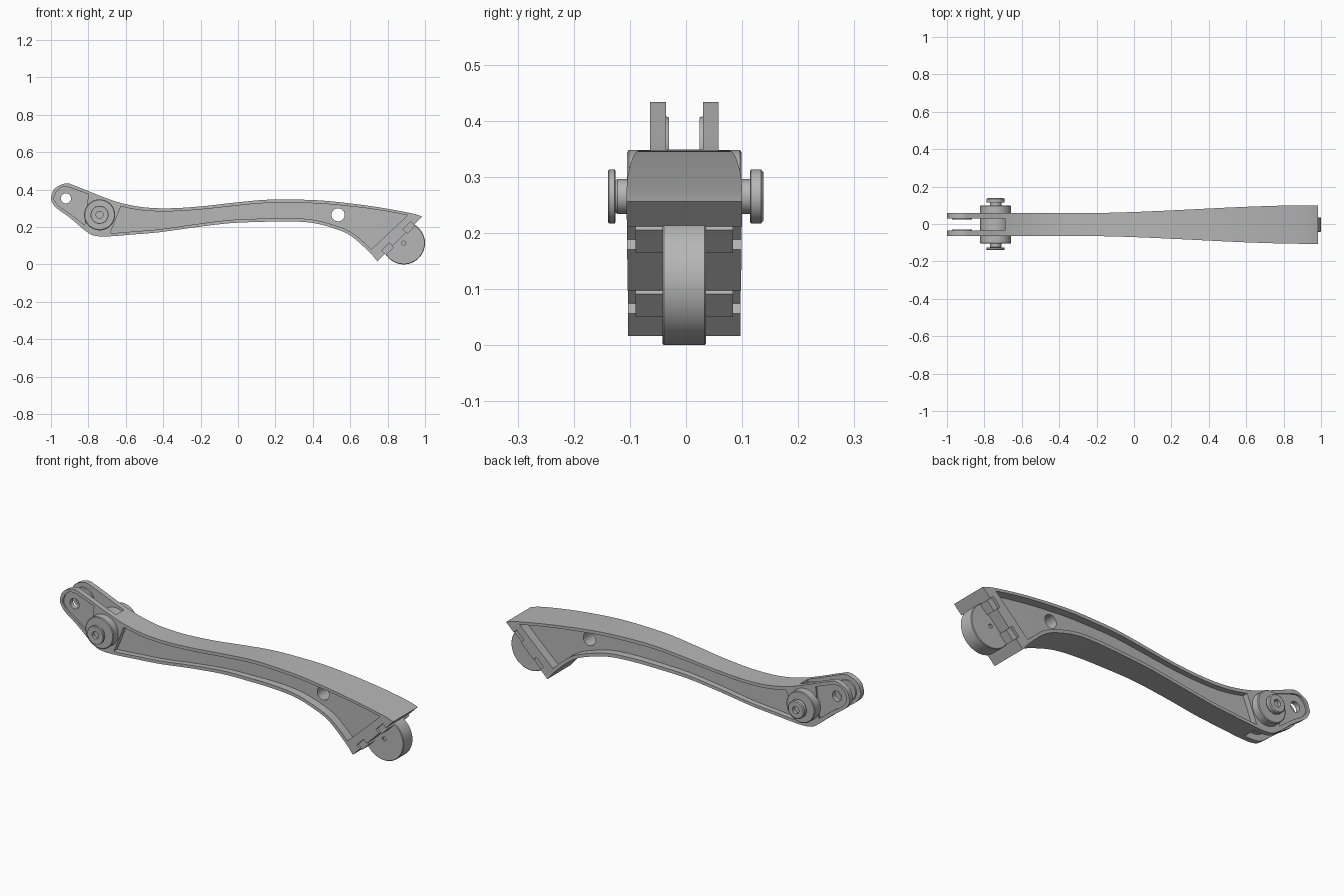
import bpy, bmesh, math
from mathutils import Vector

cube = bpy.data.objects.get("Cube")
if cube:
    bpy.data.objects.remove(cube, do_unlink=True)

GREY = bpy.data.materials.new("plain grey")
GREY.use_nodes = True
GREY.diffuse_color = (0.47, 0.47, 0.47, 1)
GREY.node_tree.nodes["Principled BSDF"].inputs["Base Color"].default_value = GREY.diffuse_color


def finish(name, bm):
    bmesh.ops.recalc_face_normals(bm, faces=bm.faces)
    mesh = bpy.data.meshes.new(name)
    bm.to_mesh(mesh)
    bm.free()
    mesh.materials.append(GREY)
    obj = bpy.data.objects.new(name, mesh)
    bpy.context.collection.objects.link(obj)
    return obj


def rings_to_solid(name, rings):
    """Bridge closed rings in order and cap both ends."""
    bm = bmesh.new()
    rows = [[bm.verts.new(p) for p in ring] for ring in rings]
    n = len(rows[0])
    for a, b in zip(rows, rows[1:]):
        for i in range(n):
            j = (i + 1) % n
            bm.faces.new((a[i], a[j], b[j], b[i]))
    bm.faces.new(rows[0])
    bm.faces.new(rows[-1])
    return finish(name, bm)


def slab(name, top, bottom, lo, hi):
    """Side profile between two curves, with depth as a function of x."""
    return rings_to_solid(name, [
        [(t.x, lo(t.x), t.y), (t.x, hi(t.x), t.y), (b.x, hi(b.x), b.y), (b.x, lo(b.x), b.y)]
        for t, b in zip(top, bottom)])


def lathe(name, centre, profile, seg=48):
    """Revolve (y, radius) pairs about an axis running along y."""
    angles = [2 * math.pi * i / seg for i in range(seg)]
    return rings_to_solid(name, [
        [(centre[0] + r * math.cos(a), y, centre[1] + r * math.sin(a)) for a in angles]
        for y, r in profile])


def box(name, centre, size, turn=0):
    bm = bmesh.new()
    bmesh.ops.create_cube(bm, size=1)
    bmesh.ops.scale(bm, vec=size, verts=bm.verts)
    obj = finish(name, bm)
    obj.location = centre
    obj.rotation_euler.y = turn
    return obj


def cut(obj, cutter):
    mod = obj.modifiers.new("cut", 'BOOLEAN')
    mod.operation, mod.solver, mod.object = 'DIFFERENCE', 'EXACT', cutter
    cutter.hide_render = True
    bpy.context.view_layer.update()
    bpy.context.view_layer.objects.active = obj
    bpy.ops.object.modifier_apply(modifier=mod.name)


def smooth_curve(pts, steps=5):
    """Catmull-Rom curve through the points."""
    p = [Vector(q) for q in pts]
    p = [2 * p[0] - p[1]] + p + [2 * p[-1] - p[-2]]
    out = []
    for a, b, c, d in zip(p, p[1:], p[2:], p[3:]):
        for k in range(steps):
            t = k / steps
            out.append(0.5 * (2 * b + (c - a) * t + (2 * a - 5 * b + 4 * c - d) * t * t
                              + (3 * b - a - 3 * c + d) * t ** 3))
    return out + [p[-2]]


def half_width(x):
    t = min(max((x + 0.3) / 1.25, 0), 1)
    return 0.061 + 0.042 * t * t * (3 - 2 * t)


EYE, PIVOT, HOLE, WHEEL = (-0.92, 0.353), (-0.74, 0.265), (0.535, 0.265), (0.886, 0.114)
STEPS = 5

# Arm body
top = smooth_curve([(-1, .36), (-.98, .406), (-.92, .433), (-.865, .418), (-.72, .36),
                    (-.62, .327), (-.5, .305), (-.365, .3), (-.2, .31), (-.02, .33),
                    (.14, .345), (.28, .347), (.44, .342), (.6, .326), (.76, .304),
                    (.92, .275), (.985, .256)], STEPS)
bottom = smooth_curve([(-1, .345), (-.975, .305), (-.9, .25), (-.81, .175), (-.765, .153),
                       (-.69, .15), (-.56, .16), (-.42, .172), (-.24, .197), (-.045, .22),
                       (.115, .227), (.26, .23), (.39, .223), (.5, .197), (.6, .155),
                       (.7, .068), (.745, .016)], STEPS)
arm = slab("arm_body", top, bottom, lambda x: -half_width(x), half_width)
cutters = []

# Recessed side panels and recessed fork cheeks
pairs = list(zip(top, bottom))[5 * STEPS:15 * STEPS + 1]
panel_top = [t + (b - t).normalized() * 0.018 for t, b in pairs]
panel_bottom = [b + (t - b).normalized() * 0.018 for t, b in pairs]
cheek_top = smooth_curve([(-.983, .36), (-.965, .395), (-.92, .415), (-.80, .375)])
cheek_bottom = smooth_curve([(-.983, .345), (-.957, .312), (-.89, .265), (-.82, .21)])
for s in (-1, 1):
    cutters.append(slab("panel_cutter", panel_top, panel_bottom,
                        lambda x: s * 0.52 * half_width(x), lambda x: s * 0.2))
    cutters.append(slab("cheek_cutter", cheek_top, cheek_bottom,
                        lambda x: s * 0.052, lambda x: s * 0.2))

# Fork slot, cross holes and the two grooves in the slanted end
cutters.append(box("slot_cutter", (-.9, 0, .3), (.42, .066, .6)))
eye_cutter = lathe("eye_cutter", EYE, [(-.3, .027), (.3, .027)], 32)
cutters.append(eye_cutter)
cutters.append(lathe("hole_cutter", HOLE, [(-.3, .035), (.3, .035)], 32))
turn = math.radians(45)
pad_spots = {"lower_end_pad": (.806, .077), "upper_end_pad": (.92, .191)}
for x, z in pad_spots.values():
    cutters.append(box("groove_cutter", (x, 0, z), (.05, .5, .058), turn))
for c in cutters:
    cut(arm, c)
parts = [arm]

# End pads seated in the grooves
for name, (x, z) in pad_spots.items():
    parts.append(box(name, (x - .006, 0, z + .006), (.034, .174, .058), turn))

# Raised rings inside the fork
for s, name in ((-1, "front_fork_ring"), (1, "back_fork_ring")):
    ring = lathe(name, EYE, [(s * .027, .05), (s * .027, .053), (s * .034, .055)])
    cut(ring, eye_cutter)
    parts.append(ring)

# Pivot boss
parts.append(lathe("pivot_boss", PIVOT, [(-.102, .079), (-.099, .083), (.099, .083), (.102, .079)]))

# Wheel with a small centre dimple
edge = [(-.03, .011), (-.039, .011), (-.039, .111), (-.036, .114)]
parts.append(lathe("wheel", WHEEL, edge + [(-y, r) for y, r in reversed(edge)], 64))

for p in parts:
    p.location.y -= 0.003

# Pivot pin with heads and socketed ends
parts.append(lathe("pivot_pin", PIVOT, [
    (-.122, .019), (-.138, .019), (-.139, .046), (-.137, .048), (-.127, .048), (-.126, .046),
    (-.126, .028), (-.122, .031), (.114, .031), (.114, .046), (.116, .048), (.134, .048),
    (.138, .043), (.138, .019), (.122, .019)]))

for c in cutters:
    bpy.data.objects.remove(c, do_unlink=True)

# Smooth shading with sharp creases
bpy.ops.object.select_all(action='DESELECT')
for p in parts:
    p.select_set(True)
bpy.context.view_layer.objects.active = arm
bpy.ops.object.shade_smooth_by_angle(angle=math.radians(30))
